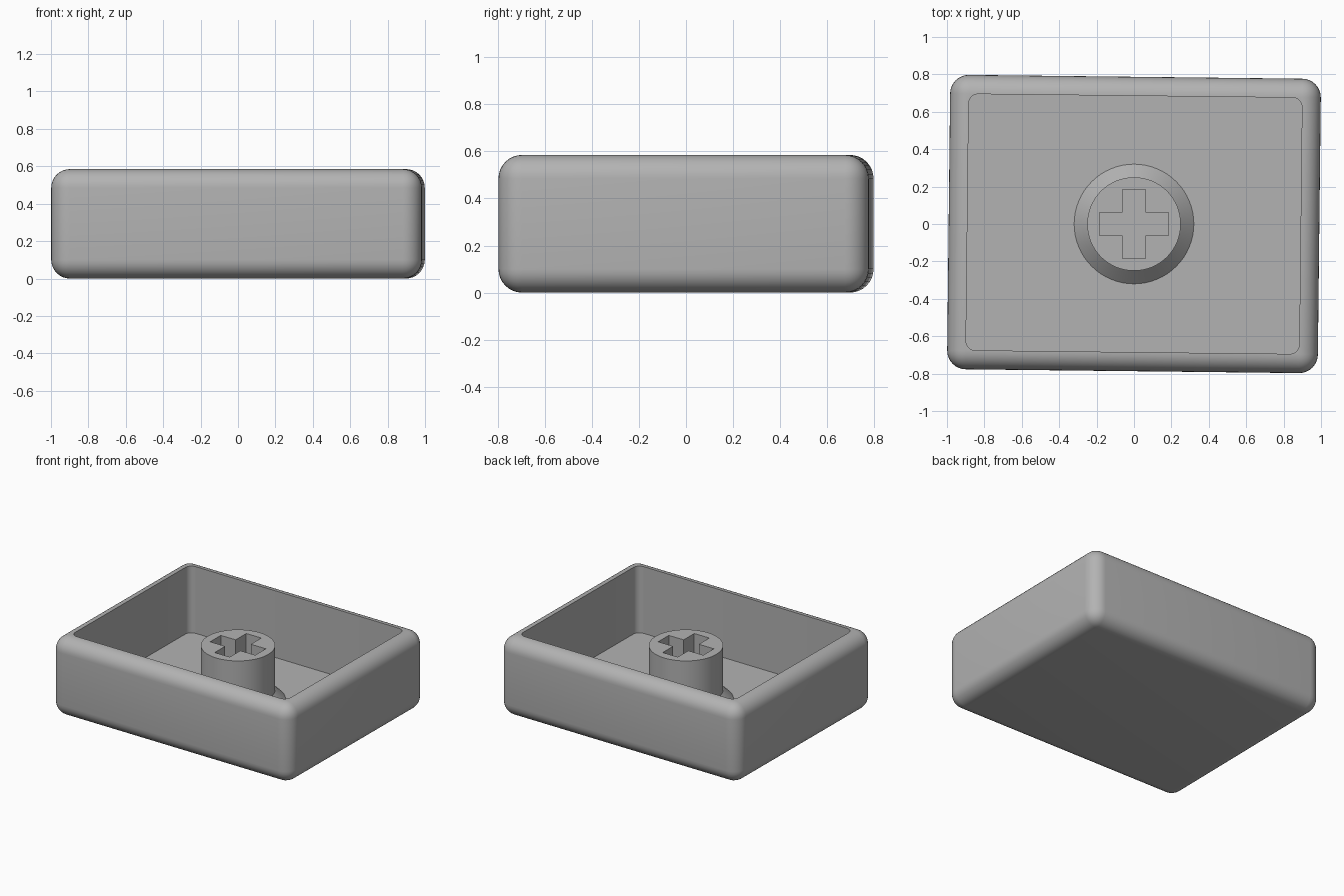
import bpy, bmesh
from math import radians

if "Cube" in bpy.data.objects:
    bpy.data.objects.remove(bpy.data.objects["Cube"])

HEIGHT, FLOOR, STEM_TOP = 0.585, 0.09, 0.49
TURN = radians(-0.65)

grey = bpy.data.materials.new("matte grey")
grey.use_nodes = True
colour = (0.45, 0.45, 0.45, 1)
grey.diffuse_color = colour
grey.node_tree.nodes["Principled BSDF"].inputs["Base Color"].default_value = colour


def new_object(name, bm):
    bmesh.ops.recalc_face_normals(bm, faces=bm.faces)
    mesh = bpy.data.meshes.new(name)
    bm.to_mesh(mesh)
    bm.free()
    mesh.materials.append(grey)
    obj = bpy.data.objects.new(name, mesh)
    bpy.context.collection.objects.link(obj)
    return obj


def rounded_box(name, half_x, half_y, low, high, radius, round_bottom=False):
    """Box with rounded upright edges and, if asked, a rounded bottom."""
    bm = bmesh.new()
    bmesh.ops.create_cube(bm, size=2)
    for v in bm.verts:
        v.co = (v.co.x * half_x, v.co.y * half_y, high if v.co.z > 0 else low)
    edges = []
    for e in bm.edges:
        a, b = (v.co.z for v in e.verts)
        if a != b or (round_bottom and max(a, b) < high):
            edges.append(e)
    bmesh.ops.bevel(bm, geom=edges, offset=radius, segments=8, profile=0.5,
                    affect='EDGES', clamp_overlap=True)
    return new_object(name, bm)


def lathe(name, profile, sides=64):
    """Closed solid turned around z from (radius, height) pairs."""
    bm = bmesh.new()
    verts = [bm.verts.new((r, 0, z)) for r, z in profile]
    edges = [bm.edges.new(pair) for pair in zip(verts, verts[1:])]
    bmesh.ops.spin(bm, geom=verts + edges, axis=(0, 0, 1), cent=(0, 0, 0),
                   angle=radians(360), steps=sides, use_duplicate=False)
    bmesh.ops.remove_doubles(bm, verts=bm.verts, dist=0.0001)
    return new_object(name, bm)


def cross_prism(name, arm, half_width, low, high):
    """Upright prism with a plus-shaped outline."""
    bm = bmesh.new()
    outline = []
    x, y = arm, half_width
    for _ in range(4):
        outline += [(x, -y), (x, y), (y, y)] if not outline else []
        break
    corner = [(arm, -half_width), (arm, half_width), (half_width, half_width)]
    outline = []
    for _ in range(4):
        outline += corner
        corner = [(-py, px) for px, py in corner]
    face = bm.faces.new([bm.verts.new((px, py, low)) for px, py in outline])
    top = bmesh.ops.extrude_face_region(bm, geom=[face])["geom"]
    for v in top:
        if isinstance(v, bmesh.types.BMVert):
            v.co.z = high
    return new_object(name, bm)


def cut(target, cutter):
    mod = target.modifiers.new("cut", 'BOOLEAN')
    mod.operation, mod.solver, mod.object = 'DIFFERENCE', 'EXACT', cutter
    bpy.context.view_layer.objects.active = target
    bpy.ops.object.modifier_apply(modifier=mod.name)
    bpy.data.objects.remove(cutter)


# Open shell with a rounded closed bottom
shell = rounded_box("shell", 0.991, 0.787, 0, HEIGHT, 0.1, round_bottom=True)
cut(shell, rounded_box("pocket_cutter", 0.891, 0.685, FLOOR, 1, 0.05))
shell.rotation_euler.z = TURN

# Central stem with a flared foot and a cross-shaped socket
stem = lathe("stem", [(0, FLOOR - 0.02), (0.32, FLOOR - 0.02), (0.32, FLOOR),
                      (0.25, FLOOR + 0.07), (0.25, STEM_TOP), (0, STEM_TOP)])
cut(stem, cross_prism("socket_cutter", 0.185, 0.062, FLOOR, 1))

# Smooth the curves, keep real corners crisp
for obj in (shell, stem):
    bpy.ops.object.select_all(action='DESELECT')
    obj.select_set(True)
    bpy.context.view_layer.objects.active = obj
    bpy.ops.object.shade_smooth_by_angle(angle=radians(30))
